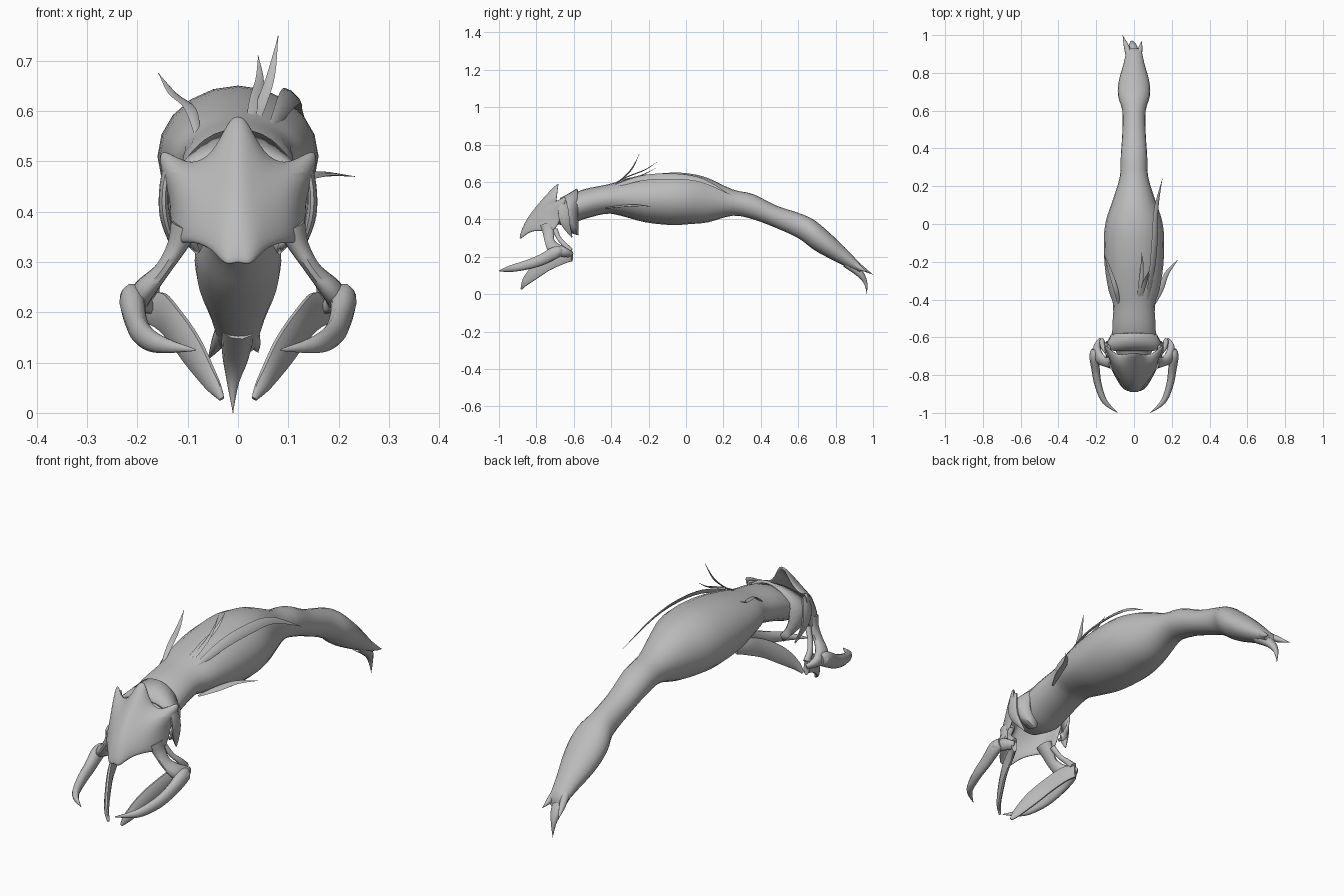
import bpy
import bmesh
import math
from mathutils import Vector

default_cube = bpy.data.objects.get("Cube")
if default_cube:
    bpy.data.objects.remove(default_cube, do_unlink=True)

grey = bpy.data.materials.new("plain grey")
grey.use_nodes = True
grey.diffuse_color = (0.5, 0.5, 0.5, 1)
grey.node_tree.nodes["Principled BSDF"].inputs["Base Color"].default_value = grey.diffuse_color


def finish(name, bm, mirror=False, thickness=0, subdivide=0, angle=50):
    """Turn a bmesh into a smooth grey object with its modifiers."""
    bmesh.ops.recalc_face_normals(bm, faces=bm.faces)
    mesh = bpy.data.meshes.new(name)
    bm.to_mesh(mesh)
    bm.free()
    mesh.materials.append(grey)
    obj = bpy.data.objects.new(name, mesh)
    bpy.context.scene.collection.objects.link(obj)
    bpy.ops.object.select_all(action='DESELECT')
    obj.select_set(True)
    bpy.context.view_layer.objects.active = obj
    bpy.ops.object.shade_smooth_by_angle(angle=math.radians(angle))
    if mirror:
        obj.modifiers.new("Mirror", 'MIRROR')
    if thickness:
        shell = obj.modifiers.new("Solidify", 'SOLIDIFY')
        shell.thickness = thickness
        shell.offset = 0
    if subdivide:
        obj.modifiers.new("Subdivision", 'SUBSURF').levels = subdivide
        obj.modifiers["Subdivision"].render_levels = subdivide
    return obj


def spline(rows, steps):
    """Resample rows of numbers along a smooth curve through them."""
    result = []
    last = len(rows) - 1
    for i in range(last):
        a, b, c, d = (rows[max(i - 1, 0)], rows[i], rows[i + 1], rows[min(i + 2, last)])
        for s in range(steps):
            t = s / steps
            result.append([q + t * ((r - p) + t * ((2 * p - 5 * q + 4 * r - u)
                           + t * (3 * q - p - 3 * r + u))) / 2
                           for p, q, r, u in zip(a, b, c, d)])
    result.append(list(rows[-1]))
    return result


def bridge(bm, rings, closed=True):
    """Skin a list of vertex rings with quads."""
    loops = [[bm.verts.new(co) for co in ring] for ring in rings]
    count = len(loops[0])
    for first, second in zip(loops, loops[1:]):
        for i in range(count if closed else count - 1):
            j = (i + 1) % count
            bm.faces.new((first[i], first[j], second[j], second[i]))
    if closed:
        bm.faces.new(loops[0])
        bm.faces.new(loops[-1])


def limb(name, rows, up=(0, 0, 1), sides=10, mirror=False):
    """Elliptical sweep; rows are x, y, z, half width, half height."""
    path = spline(rows, 5)
    rings = []
    for i, row in enumerate(path):
        ahead = Vector(path[min(i + 1, len(path) - 1)][:3])
        tangent = (ahead - Vector(path[max(i - 1, 0)][:3])).normalized()
        side = tangent.cross(Vector(up)).normalized()
        normal = side.cross(tangent)
        wide, high = max(row[3], 0.0008), max(row[4], 0.0008)
        ring = []
        for k in range(sides):
            turn = math.tau * k / sides
            ring.append(Vector(row[:3]) + side * wide * math.cos(turn)
                        + normal * high * math.sin(turn))
        rings.append(ring)
    bm = bmesh.new()
    bridge(bm, rings)
    return finish(name, bm, mirror)


# Arched body: y, half width, bottom, top
stations = [
    (-.72, .07, .38, .48), (-.64, .11, .37, .52), (-.55, .115, .40, .56),
    (-.43, .11, .43, .585), (-.35, .135, .42, .605), (-.22, .155, .385, .635),
    (-.08, .16, .37, .65), (.02, .148, .375, .645), (.12, .115, .385, .62),
    (.25, .075, .42, .56), (.36, .07, .40, .535), (.48, .062, .355, .475),
    (.6, .062, .3, .435), (.68, .085, .24, .4), (.76, .08, .195, .335),
    (.85, .055, .15, .25), (.93, .038, .115, .165)]
rings = []
for y, half, low, top in spline(stations, 3):
    rings.append([(half * math.cos(math.tau * k / 20), y,
                   (low + top) / 2 + (top - low) / 2 * math.sin(math.tau * k / 20))
                  for k in range(20)])
body = bmesh.new()
bridge(body, rings)
finish("body", body)

# Tail prongs
limb("tail_prong_lower", [(0, .86, .17, .035, .03), (-.005, .93, .11, .026, .02),
                          (-.01, .96, .06, .012, .01), (-.01, .967, 0, 0, 0)], up=(0, 1, 0))
limb("tail_prong_right", [(-.02, .88, .18, .02, .02), (-.04, .94, .14, .014, .013),
                          (-.06, 1, .105, 0, 0)])
limb("tail_prong_left", [(.02, .88, .18, .02, .02), (.033, .93, .14, .012, .013),
                         (.04, .97, .12, 0, 0)])

# Head shield: half rows from the crest edge down to the snout, mirrored
shield_rows = [
    [(0, -.68, .595), (.018, -.68, .585), (.045, -.69, .515), (.09, -.69, .49),
     (.13, -.66, .515), (.155, -.64, .525)],
    [(0, -.745, .53), (.025, -.74, .515), (.055, -.745, .485), (.1, -.735, .475),
     (.135, -.7, .48), (.155, -.645, .49)],
    [(0, -.81, .455), (.03, -.795, .45), (.06, -.79, .435), (.1, -.765, .425),
     (.122, -.72, .425), (.13, -.66, .43)],
    [(0, -.86, .385), (.03, -.85, .38), (.06, -.825, .375), (.1, -.785, .37),
     (.122, -.735, .37), (.13, -.68, .37)],
    [(0, -.885, .3), (.025, -.895, .285), (.05, -.85, .325), (.09, -.805, .34),
     (.12, -.75, .335), (.13, -.71, .335)]]
shield = bmesh.new()
bridge(shield, shield_rows, closed=False)
finish("head_shield", shield, mirror=True, thickness=.016, subdivide=2)

# Flared collar behind the shield, ending in a point low on each side
collar = bmesh.new()
collar_rings = []
for y, wide, high in ((-.67, .145, .07), (-.63, .135, .09), (-.58, .112, .12)):
    ring = []
    for k in range(13):
        turn = math.radians(90 - k * 12)
        drop = .05 * max(0, k - 7) / 5 if y < -.6 else 0
        ring.append((wide * math.cos(turn), y + drop, .44 + high * math.sin(turn) - drop))
    collar_rings.append(ring)
bridge(collar, collar_rings, closed=False)
finish("collar", collar, mirror=True, thickness=.012)

# Side lobes of the collar
limb("collar_lobe", [(.135, -.66, .5, .012, .02), (.147, -.655, .44, .01, .03),
                     (.143, -.645, .38, .01, .025), (.118, -.61, .305, .003, .003)],
     up=(0, 1, 0), mirror=True)

# Jaw arms, hanging from the shield and hooking backward
limb("jaw_arm", [(.105, -.74, .37, .03, .04), (.122, -.735, .33, .02, .032),
                 (.15, -.73, .285, .016, .027), (.185, -.705, .245, .022, .035),
                 (.195, -.655, .225, .02, .028), (.17, -.615, .21, .012, .02)],
     up=(0, 1, .3), mirror=True)
limb("jaw_brace", [(.12, -.7, .345, .012, .015), (.145, -.68, .3, .01, .012),
                   (.165, -.65, .265, .012, .014), (.17, -.62, .23, .014, .02)],
     up=(0, 1, 0), mirror=True)

# Long outer claws sweeping forward and inward
limb("outer_claw", [(.205, -.665, .23, .02, .025), (.21, -.7, .222, .026, .034),
                    (.203, -.77, .185, .022, .031), (.19, -.85, .157, .019, .026),
                    (.155, -.94, .136, .014, .018), (.085, -1, .125, .001, .002)],
     mirror=True)
limb("elbow_knob", [(.195, -.68, .225, .02, .02), (.222, -.685, .225, .022, .022),
                    (.234, -.685, .225, .01, .012)], mirror=True)

# Flat inner claws reaching down under the snout
limb("inner_claw", [(.175, -.61, .205, .012, .03), (.15, -.66, .2, .012, .04),
                    (.12, -.74, .165, .012, .04), (.085, -.81, .115, .012, .036),
                    (.055, -.86, .065, .01, .022), (.032, -.88, .028, .005, .006)],
     mirror=True)

# Loose blade-like strands growing from the back of the neck
strands = {
    "strand_tall": ((0, 0, 1), [(.03, -.42, .565, .006, .003), (.045, -.35, .61, .011, .003),
                                (.065, -.29, .67, .009, .003), (.08, -.25, .75, 0, 0)]),
    "strand_middle": ((0, 0, 1), [(.02, -.42, .57, .006, .003), (.035, -.32, .625, .012, .003),
                                  (.043, -.22, .665, .008, .003), (.04, -.15, .71, 0, 0)]),
    "strand_right": ((0, 0, 1), [(-.08, -.43, .55, .006, .003), (-.095, -.35, .605, .012, .003),
                                 (-.13, -.24, .635, .009, .003), (-.158, -.16, .675, 0, 0)]),
    "strand_side": ((.3, 0, 1), [(.105, -.43, .46, .005, .003), (.14, -.35, .47, .015, .004),
                                 (.175, -.26, .475, .012, .004), (.232, -.19, .47, 0, 0)]),
    "strand_long": ((1, 0, 1), [(.065, -.43, .56, .008, .004), (.095, -.25, .618, .02, .005),
                                (.11, -.08, .63, .022, .005), (.118, .08, .61, .016, .004),
                                (.15, .24, .53, 0, 0)])}
for name, (up, rows) in strands.items():
    limb(name, rows, up=up, sides=6)
